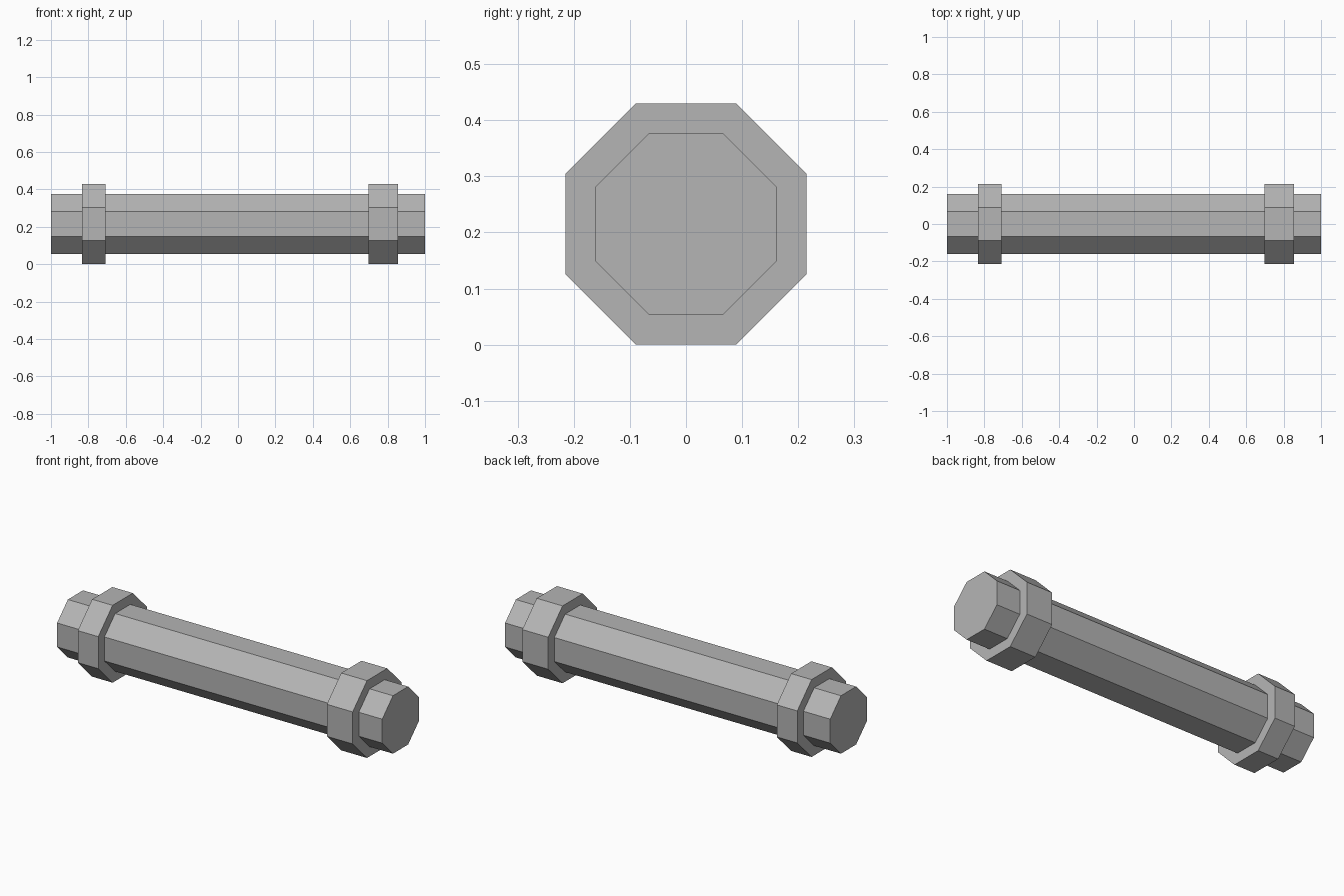
import bpy
import math
from mathutils import Matrix

if "Cube" in bpy.data.objects:
    bpy.data.objects.remove(bpy.data.objects["Cube"])

CENTRE_Z = 0.215

# Mid grey metal
metal = bpy.data.materials.new("grey_metal")
metal.diffuse_color = (0.46, 0.46, 0.46, 1.0)
metal.use_nodes = True
metal.node_tree.nodes["Principled BSDF"].inputs["Base Color"].default_value = metal.diffuse_color


def octagon_bar(name, x0, x1, apothem):
    """Octagonal prism lying along x, with a flat facing up."""
    bpy.ops.mesh.primitive_cylinder_add(
        vertices=8, radius=apothem / math.cos(math.pi / 8), depth=x1 - x0)
    ob = bpy.context.object
    ob.name = name
    ob.data.transform(Matrix.Translation(((x0 + x1) / 2, 0, CENTRE_Z))
                      @ Matrix.Rotation(math.pi / 2, 4, 'Y')
                      @ Matrix.Rotation(math.pi / 8, 4, 'Z'))
    ob.data.materials.append(metal)
    return ob


# Main pipe
octagon_bar("pipe", -1.0, 1.0, 0.161)

# Collars near each end, the right one a little wider
octagon_bar("left_collar", -0.835, -0.709, 0.215)
octagon_bar("right_collar", 0.697, 0.856, 0.215)
